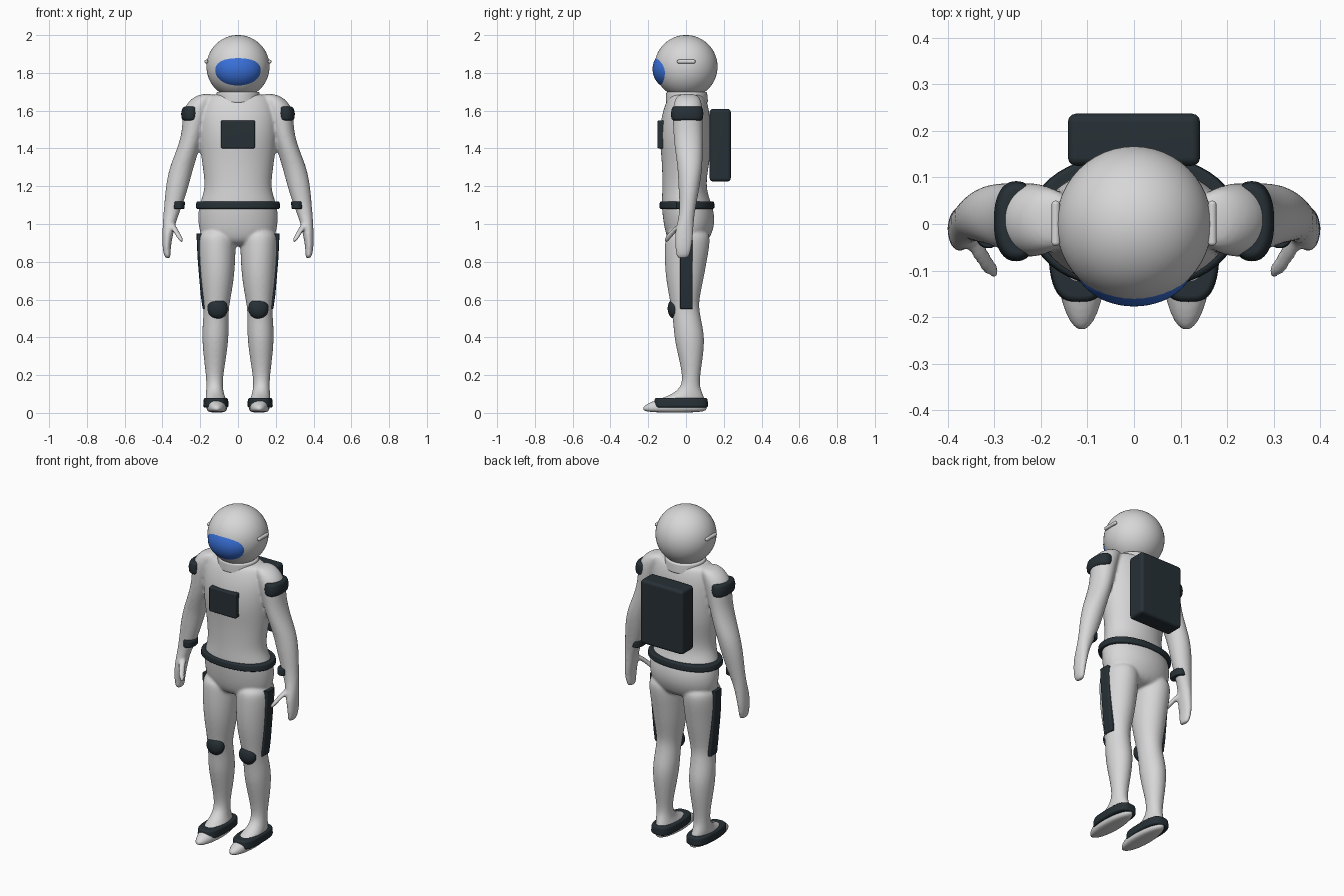
import bpy, bmesh, math
from mathutils import Matrix, Vector

cube = bpy.data.objects.get("Cube")
if cube:
    bpy.data.objects.remove(cube, do_unlink=True)


def material(name, rgb, rough=0.5):
    m = bpy.data.materials.new(name)
    m.use_nodes = True
    m.diffuse_color = (*rgb, 1)
    node = m.node_tree.nodes["Principled BSDF"]
    node.inputs["Base Color"].default_value = (*rgb, 1)
    node.inputs["Roughness"].default_value = rough
    return m


SUIT = material("suit_light_grey", (0.68, 0.68, 0.69))
DARK = material("dark_slate", (0.02, 0.03, 0.037))
BLUE = material("visor_blue", (0.04, 0.16, 0.68))


def finish(bm, name, mat):
    bmesh.ops.recalc_face_normals(bm, faces=bm.faces[:])
    me = bpy.data.meshes.new(name)
    bm.to_mesh(me)
    bm.free()
    me.materials.append(mat)
    me.shade_smooth()
    ob = bpy.data.objects.new(name, me)
    bpy.context.scene.collection.objects.link(ob)
    return ob


def loft(bm, rows, side=1, power=2, sides=24):
    """Stack closed superellipse rings, each row = z, x, y, x radius, y radius."""
    rings = []
    for z, cx, cy, rx, ry in rows:
        ring = []
        for i in range(sides):
            a = math.tau * i / sides
            c, s = math.cos(a), math.sin(a)
            px = math.copysign(abs(c) ** (2 / power), c)
            py = math.copysign(abs(s) ** (2 / power), s)
            ring.append(bm.verts.new((side * (cx + rx * px), cy + ry * py, z)))
        rings.append(ring)
    for lo, hi in zip(rings, rings[1:]):
        for i in range(sides):
            j = (i + 1) % sides
            bm.faces.new((lo[i], lo[j], hi[j], hi[i]))
    bm.faces.new(rings[0])
    bm.faces.new(rings[-1])


def ellipsoid(name, mat, centre, radii):
    bm = bmesh.new()
    scale = Matrix.Diagonal((*radii, 1))
    bmesh.ops.create_uvsphere(bm, u_segments=48, v_segments=32, radius=1,
                              matrix=Matrix.Translation(centre) @ scale)
    return finish(bm, name, mat)


def bevelled(ob, width):
    b = ob.modifiers.new("bevel", "BEVEL")
    b.width, b.segments, b.limit_method = width, 3, "ANGLE"
    ob.modifiers.new("normals", "WEIGHTED_NORMAL")
    return ob


def box(name, mat, lo, hi, width):
    lo, hi = Vector(lo), Vector(hi)
    bm = bmesh.new()
    bmesh.ops.create_cube(bm, size=1, matrix=Matrix.Translation((lo + hi) / 2)
                          @ Matrix.Diagonal((*(hi - lo), 1)))
    return bevelled(finish(bm, name, mat), width)


def band(name, rows, side=1, power=2, width=0.01):
    bm = bmesh.new()
    loft(bm, rows, side, power, 48)
    return bevelled(finish(bm, name, DARK), width)


# Suit: torso, arms, thumbs and legs fused into one smooth skin
torso = [(.88, 0, .01, .16, .09), (.95, 0, .015, .205, .125),
         (1.02, 0, .017, .214, .139), (1.1, 0, .005, .21, .136),
         (1.17, 0, -.008, .178, .118), (1.25, 0, -.008, .18, .118),
         (1.35, 0, 0, .196, .13), (1.45, 0, -.004, .206, .138),
         (1.55, 0, -.003, .21, .132), (1.62, 0, .002, .2, .118),
         (1.67, 0, .005, .175, .1), (1.69, 0, .005, .15, .08)]
arm = [(1.69, .16, .01, .04, .05), (1.66, .19, .01, .065, .07),
       (1.6, .222, .008, .074, .082), (1.5, .235, .01, .058, .078),
       (1.4, .262, .014, .059, .075), (1.3, .3, .022, .064, .066),
       (1.2, .322, .016, .061, .057), (1.1, .342, .01, .049, .044),
       (1.02, .362, 0, .036, .041), (.96, .37, -.01, .03, .05),
       (.9, .377, -.012, .024, .046), (.85, .377, -.015, .02, .041),
       (.815, .371, -.018, .014, .032)]
thumb = [(1.01, .355, -.01, .02, .02), (.96, .328, -.07, .016, .022),
         (.925, .306, -.098, .015, .018), (.902, .296, -.106, .01, .012)]
leg = [(.98, .11, .01, .095, .115), (.9, .112, .008, .101, .121),
       (.8, .11, -.002, .096, .112), (.7, .11, -.007, .088, .099),
       (.6, .113, -.008, .073, .078), (.55, .115, -.005, .066, .075),
       (.48, .118, .008, .069, .075), (.4, .12, .018, .071, .082),
       (.3, .122, .025, .061, .066), (.2, .124, .028, .046, .047),
       (.14, .124, .024, .043, .048), (.1, .122, .01, .048, .08),
       (.075, .118, -.02, .055, .118), (.05, .114, -.05, .056, .16),
       (.025, .112, -.06, .056, .176), (0, .112, -.06, .052, .17)]
bm = bmesh.new()
loft(bm, torso)
for side in (1, -1):
    for part in (arm, thumb, leg):
        loft(bm, part, side)
suit = finish(bm, "suit_body", SUIT)
sub = suit.modifiers.new("rounding", "SUBSURF")
sub.levels = sub.render_levels = 2
fuse = suit.modifiers.new("fuse", "REMESH")
fuse.mode, fuse.voxel_size, fuse.use_smooth_shade = "VOXEL", 0.008, True
relax = suit.modifiers.new("relax", "SMOOTH")
relax.factor, relax.iterations = 0.5, 5

# Helmet, collar and visor
ellipsoid("helmet", SUIT, (0, 0, 1.833), (.167, .167, .167))
ellipsoid("visor", BLUE, (0, -.08, 1.82), (.129, .097, .104))
bm = bmesh.new()
loft(bm, [(1.64, 0, .005, .118, .112), (1.7, 0, .003, .114, .108)], sides=48)
bevelled(finish(bm, "collar", SUIT), .01)

# Backpack, chest panel and belt
box("backpack", DARK, (-.142, .125, 1.225), (.142, .237, 1.61), .018)
box("chest_panel", DARK, (-.09, -.151, 1.4), (.09, -.1, 1.548), .008)
band("belt", [(1.08, 0, .005, .224, .146), (1.12, 0, .005, .22, .144)],
     power=2.2)

# Paired details on each side
for label, side in (("left", 1), ("right", -1)):
    box(label + "_helmet_rib", SUIT, (side * .168 - .009, -.047, 1.85),
        (side * .168 + .009, .05, 1.87), .008)
    band(label + "_shoulder_pad", [(1.548, .253, .006, .045, .082),
                                   (1.585, .253, .006, .048, .086),
                                   (1.622, .25, .006, .043, .08)], side, 2.3, .014)
    band(label + "_wrist_band", [(1.08, .314, -.002, .031, .05),
                                 (1.12, .312, -.002, .031, .05)], side, 2.2, .006)
    band(label + "_thigh_strip", [(.55, .165, .002, .022, .033),
                                  (.62, .175, .002, .022, .033),
                                  (.72, .182, .002, .024, .033),
                                  (.82, .19, .002, .024, .033),
                                  (.95, .196, .002, .024, .033)], side, 7, .004)
    ellipsoid(label + "_knee_pad", DARK, (side * .108, -.06, .552),
              (.054, .037, .054))
    band(label + "_shoe_band", [(.028, .117, -.026, .068, .143),
                                (.08, .117, -.026, .064, .14)], side, 3, .012)
